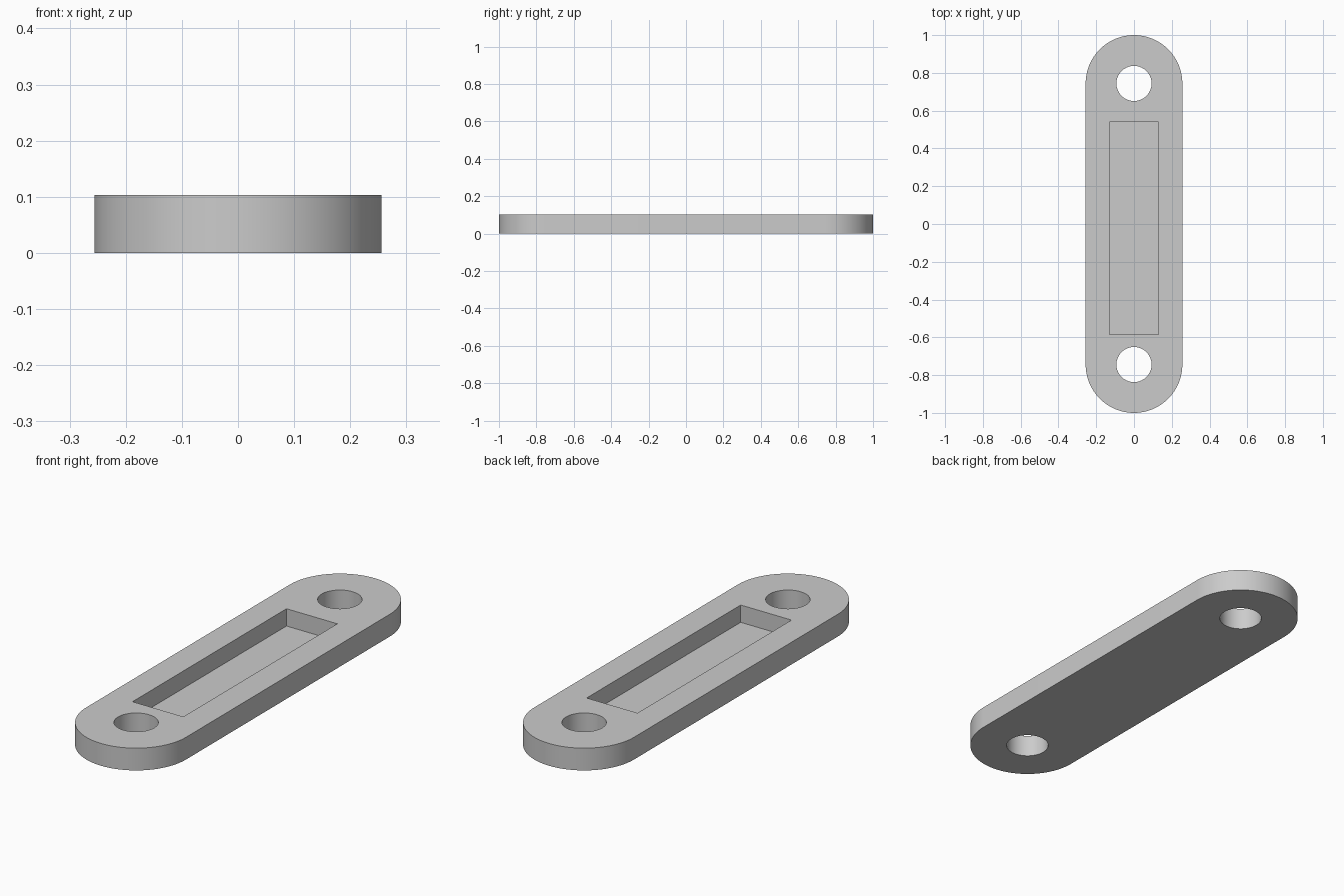
import bpy
import bmesh
from math import pi, sin, cos, radians

cube = bpy.data.objects.get("Cube")
if cube:
    bpy.data.objects.remove(cube, do_unlink=True)

RADIUS, HEIGHT, END = 0.256, 0.103, 0.744
HOLE, FLOOR = 0.093, 0.023
POCKET_X, POCKET_BACK, POCKET_FRONT = 0.13, 0.54, -0.585

grey = bpy.data.materials.new("plain grey")
grey.use_nodes = True
colour = (0.6, 0.6, 0.6, 1)
grey.diffuse_color = colour
grey.node_tree.nodes["Principled BSDF"].inputs["Base Color"].default_value = colour


def prism(name, outline, z0, z1):
    """Extrude a flat outline from z0 up to z1."""
    bm = bmesh.new()
    base = bm.faces.new([bm.verts.new((x, y, z0)) for x, y in outline])
    top = bmesh.ops.extrude_face_region(bm, geom=[base])["geom"]
    verts = [v for v in top if isinstance(v, bmesh.types.BMVert)]
    bmesh.ops.translate(bm, verts=verts, vec=(0, 0, z1 - z0))
    bmesh.ops.recalc_face_normals(bm, faces=bm.faces)
    mesh = bpy.data.meshes.new(name)
    bm.to_mesh(mesh)
    bm.free()
    mesh.materials.append(grey)
    obj = bpy.data.objects.new(name, mesh)
    bpy.context.collection.objects.link(obj)
    return obj


def arc(y, r, start, sweep, steps):
    return [(r * cos(start + sweep * i / steps), y + r * sin(start + sweep * i / steps))
            for i in range(steps + 1)]


# Rounded bar
bar = prism("link_plate", arc(END, RADIUS, 0, pi, 48) + arc(-END, RADIUS, pi, pi, 48), 0, HEIGHT)

# Two through holes and the rectangular pocket
cutters = [prism("hole_cutter", arc(y, HOLE, 0, 2 * pi, 64)[:-1], -0.1, HEIGHT + 0.1)
           for y in (END, -END)]
cutters.append(prism("pocket_cutter",
                     [(-POCKET_X, POCKET_FRONT), (POCKET_X, POCKET_FRONT),
                      (POCKET_X, POCKET_BACK), (-POCKET_X, POCKET_BACK)],
                     FLOOR, HEIGHT + 0.1))

bpy.ops.object.select_all(action='DESELECT')
bpy.context.view_layer.objects.active = bar
bar.select_set(True)
for cutter in cutters:
    cutter.hide_render = True
    mod = bar.modifiers.new("cut", 'BOOLEAN')
    mod.operation = 'DIFFERENCE'
    mod.solver = 'EXACT'
    mod.object = cutter
    bpy.ops.object.modifier_apply(modifier=mod.name)
    bpy.data.objects.remove(cutter, do_unlink=True)

# Smooth curved walls, crisp rims
bpy.ops.object.shade_smooth_by_angle(angle=radians(30))
